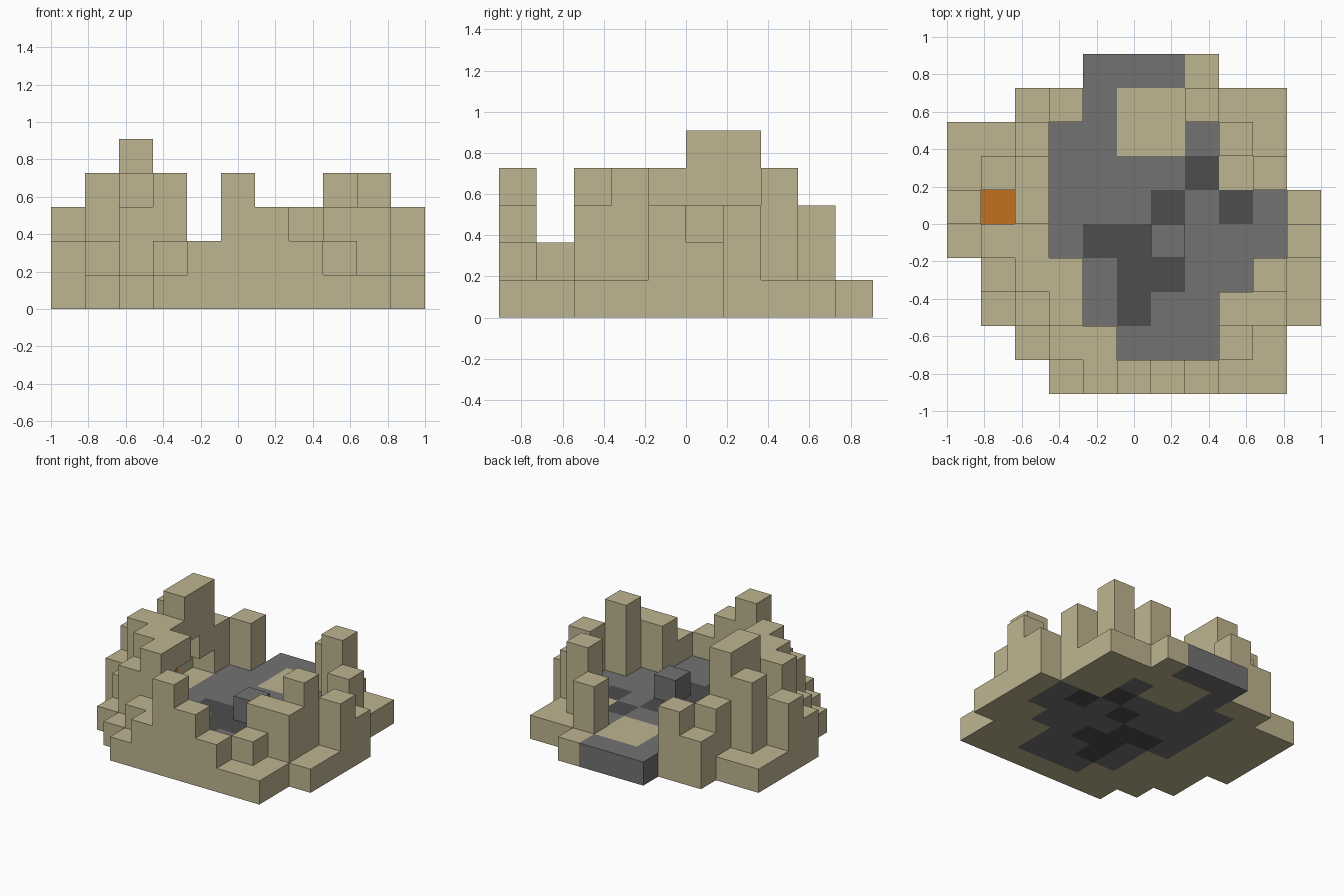
import bpy
import bmesh
from mathutils import Vector

cube = bpy.data.objects.get("Cube")
if cube:
    bpy.data.objects.remove(cube)

CELL = 2 / 11

# Plan of block heights, back row first, one character per column
HEIGHTS = [
    "....1111...",
    "..23111311.",
    "1131111141.",
    "1451111113.",
    "32511111112",
    "24411121113",
    ".2441111141",
    ".1341111331",
    "..12211121.",
    "...1243211.",
]

# Plan of floor colours: s = sandstone, g = gravel, d = dark stone
FLOOR = [
    "....gggs...",
    "..ssgsssss.",
    "sssggssgss.",
    "sssggggdss.",
    "sssgggdgdgs",
    "sssgddggggs",
    ".sssgddggss",
    ".sssgdggsss",
    "..sssgggss.",
    "...sssssss.",
]

# Space under the overhanging rocks: (column, row) -> clear levels
HOLLOWS = {(3, 3): 2, (2, 4): 2, (2, 5): 2, (2, 6): 1}
EMBER = (1, 5)
BOULDER = (6, 4)


def make_material(name, colour):
    mat = bpy.data.materials.new(name)
    mat.use_nodes = True
    rgba = (*colour, 1)
    mat.diffuse_color = rgba
    bsdf = next(n for n in mat.node_tree.nodes if n.type == "BSDF_PRINCIPLED")
    bsdf.inputs["Base Color"].default_value = rgba
    return mat


MATERIALS = {
    "s": make_material("sandstone", (0.52, 0.46, 0.28)),
    "g": make_material("gravel_grey", (0.17, 0.17, 0.17)),
    "d": make_material("dark_stone", (0.075, 0.075, 0.075)),
    "o": make_material("ember_orange", (0.54, 0.165, 0.015)),
}

# Sort the blocks into parts
parts = {"ground": {}, "rock_walls": {}, "boulder": {}, "ember": {}}
for j, (heights, floor) in enumerate(zip(reversed(HEIGHTS), reversed(FLOOR))):
    for i, (h, f) in enumerate(zip(heights, floor)):
        if h == ".":
            continue
        parts["ground"][i, j, 0] = f
        for k in range(1 + HOLLOWS.get((i, j), 0), int(h)):
            if (i, j) == EMBER:
                parts["ember"][i, j, k] = "o"
            elif (i, j) == BOULDER:
                parts["boulder"][i, j, k] = "g"
            else:
                parts["rock_walls"][i, j, k] = "s"

solid = {cell for blocks in parts.values() for cell in blocks}
centre = Vector((len(HEIGHTS[0]) / 2, len(HEIGHTS) / 2, 0))


def build_part(name, blocks):
    """Make the exposed faces of a set of blocks and join the flat ones."""
    keys = sorted(set(blocks.values()))
    bm = bmesh.new()
    for cell, key in blocks.items():
        middle = Vector(cell) + Vector((0.5, 0.5, 0.5)) - centre
        for axis in range(3):
            for sign in (-1, 1):
                n = Vector((0, 0, 0))
                n[axis] = sign
                if tuple(int(c + d) for c, d in zip(cell, n)) in solid:
                    continue
                u = Vector((0, 0, 0))
                u[(axis + 1) % 3] = 1
                v = n.cross(u)
                corners = [n + u + v, n - u + v, n - u - v, n + u - v]
                face = bm.faces.new(
                    [bm.verts.new((middle + c / 2) * CELL) for c in corners])
                face.material_index = keys.index(key)
    bmesh.ops.remove_doubles(bm, verts=bm.verts, dist=0.001)
    bmesh.ops.dissolve_limit(bm, angle_limit=0.01, verts=bm.verts,
                             edges=bm.edges, delimit={"MATERIAL"})
    bm.normal_update()
    mesh = bpy.data.meshes.new(name)
    bm.to_mesh(mesh)
    bm.free()
    for key in keys:
        mesh.materials.append(MATERIALS[key])
    bpy.context.collection.objects.link(bpy.data.objects.new(name, mesh))


for part_name, part_blocks in parts.items():
    build_part(part_name, part_blocks)
